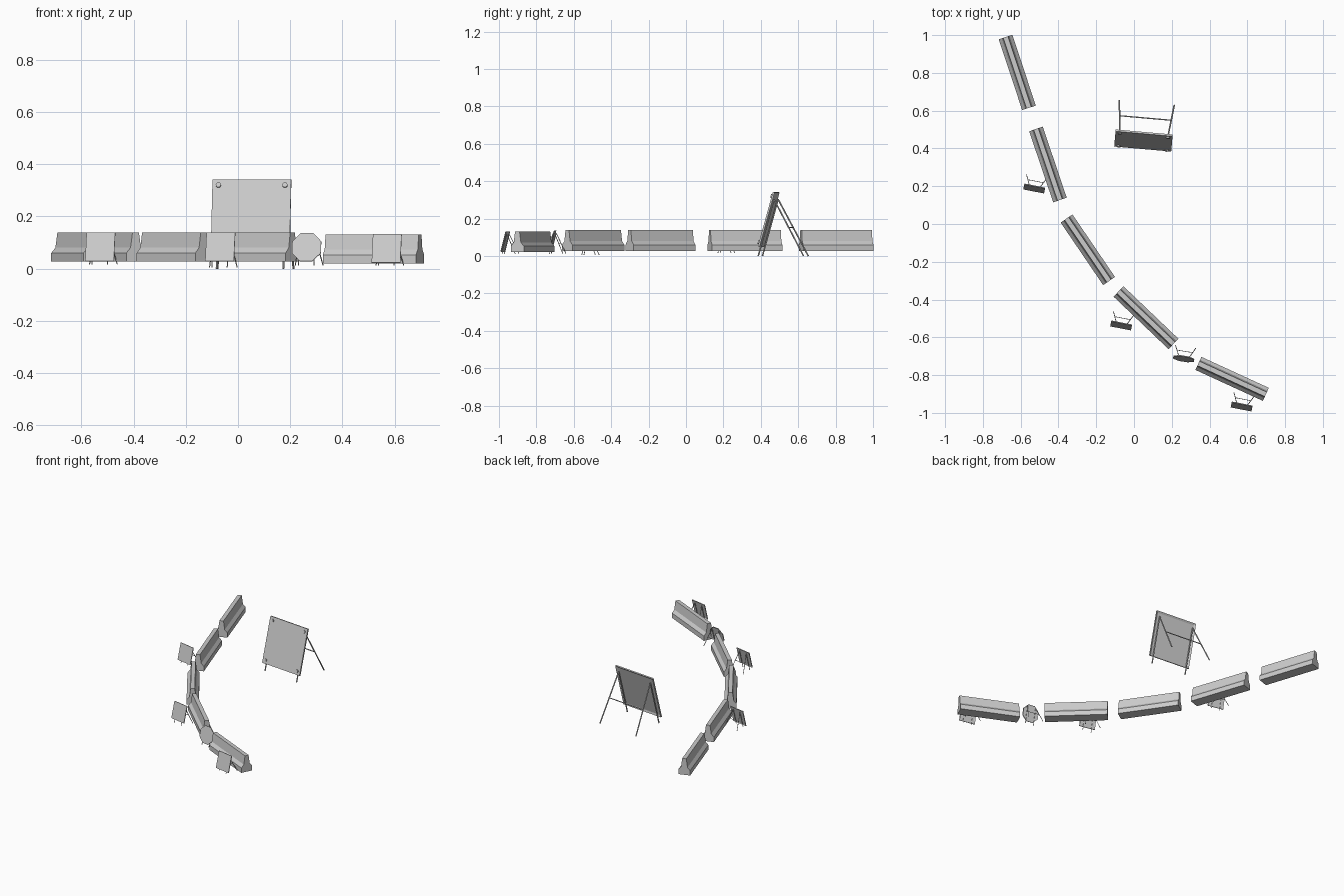
import bpy, bmesh, math
from mathutils import Matrix, Vector

cube = bpy.data.objects.get("Cube")
if cube:
    bpy.data.objects.remove(cube, do_unlink=True)


def material(name, value):
    mat = bpy.data.materials.new(name)
    mat.use_nodes = True
    mat.diffuse_color = (value, value, value, 1)
    mat.node_tree.nodes["Principled BSDF"].inputs["Base Color"].default_value = (value, value, value, 1)
    return mat


GREY = material("light grey", 0.6)


def finish(bm, name, matrix=Matrix()):
    bmesh.ops.recalc_face_normals(bm, faces=bm.faces)
    mesh = bpy.data.meshes.new(name)
    bm.to_mesh(mesh)
    bm.free()
    mesh.materials.append(GREY)
    obj = bpy.data.objects.new(name, mesh)
    obj.matrix_world = matrix
    bpy.context.collection.objects.link(obj)
    return obj


def prism(bm, points, depth):
    """Extrude a flat outline along a vector; returns the starting face."""
    face = bm.faces.new([bm.verts.new(p) for p in points])
    geo = bmesh.ops.extrude_face_region(bm, geom=[face], use_keep_orig=True)["geom"]
    moved = [g for g in geo if isinstance(g, bmesh.types.BMVert)]
    bmesh.ops.translate(bm, verts=moved, vec=depth)
    return face


def rod(name, a, b, radius, matrix, sides=8):
    a, b = Vector(a), Vector(b)
    axis = b - a
    bm = bmesh.new()
    bmesh.ops.create_cone(bm, cap_ends=True, segments=sides, radius1=radius,
                          radius2=radius, depth=axis.length)
    turn = axis.to_track_quat('Z', 'Y').to_matrix().to_4x4()
    return finish(bm, name, matrix @ Matrix.Translation((a + b) / 2) @ turn)


# Road barrier: sloped concrete section swept between two ground points
HALF = [(0.038, 0), (0.038, 0.033), (0.021, 0.053), (0.013, 0.111)]
SECTION = HALF + [(-y, z) for y, z in reversed(HALF)]


def barrier(name, start, end, base):
    run = Vector(end) - Vector(start)
    bm = bmesh.new()
    prism(bm, [(0, y, z) for y, z in SECTION], (run.length, 0, 0))
    place = Matrix.Translation((*start, base)) @ Matrix.Rotation(math.atan2(run.y, run.x), 4, 'Z')
    finish(bm, name, place)


for i, (start, end, base) in enumerate([
        ((-0.68, 0.99), (-0.556, 0.615), 0.027),
        ((-0.519, 0.503), (-0.392, 0.127), 0.027),
        ((-0.357, 0.029), (-0.132, -0.302), 0.027),
        ((-0.082, -0.357), (0.209, -0.635), 0.027),
        ((0.341, -0.738), (0.698, -0.902), 0.02)]):
    barrier(f"barrier_{i + 1}", start, end, base)


# Leaning sign on a folding stand
def sign(name, sides, size, centre, yaw, lean, ground, thick, radius, pivot, foot, foot_y):
    place = Matrix.Translation(centre) @ Matrix.Rotation(math.radians(yaw), 4, 'Z')
    tilt = Matrix.Rotation(-math.radians(lean), 4, 'X')
    reach = size / 2 / math.cos(math.pi / sides)
    ring = [(i + 0.5) * math.tau / sides for i in range(sides)]
    bm = bmesh.new()
    # Panel with a shallow recess in its back
    back = prism(bm, [(reach * math.cos(a), thick / 2, reach * math.sin(a)) for a in ring],
                 (0, -thick, 0))
    bmesh.ops.inset_region(bm, faces=[back], thickness=size * 0.06)
    bmesh.ops.translate(bm, verts=back.verts, vec=(0, -thick * 0.6, 0))
    finish(bm, name + "_panel", place @ tilt)

    floor = ground - centre[2]
    behind = thick / 2 + radius
    slope = math.tan(math.radians(lean))
    top = tilt @ Vector((0, behind, size * 0.38))
    for side, label in ((-1, "right"), (1, "left")):
        # Front leg follows the panel, rear leg swings back
        rod(f"{name}_front_leg_{label}", (side * pivot, top.y, top.z),
            (side * pivot, top.y + (floor - top.z) * slope, floor), radius, place)
        rod(f"{name}_rear_leg_{label}", (side * pivot, top.y, top.z),
            (side * foot, foot_y, floor), radius, place)
    # Cross brace between the rear legs
    mid = ((pivot + foot) / 2, (top.y + foot_y) / 2, (top.z + floor) / 2)
    rod(name + "_brace", (-mid[0], *mid[1:]), mid, radius * 0.8, place)
    return place @ tilt


small = dict(size=0.112, lean=14, thick=0.005, radius=0.002, pivot=0.03, foot=0.054, foot_y=0.064)
sign("far_sign", 4, centre=(-0.528, 0.188, 0.083), yaw=-11, ground=0.017, **small)
sign("middle_sign", 4, centre=(-0.068, -0.537, 0.083), yaw=-11, ground=0.005, **small)
sign("near_sign", 4, centre=(0.57, -0.966, 0.077), yaw=-11, ground=0.012, **small)
sign("octagon_sign", 8, centre=(0.263, -0.713, 0.082), yaw=-9, ground=0.012, **small)
face = sign("large_sign", 4, size=0.303, centre=(0.05, 0.442, 0.195), yaw=-5, lean=15.5,
            ground=0, thick=0.01, radius=0.004, pivot=0.128, foot=0.146, foot_y=0.2)

# Bolts on the large sign
for x in (-0.128, 0.128):
    for z in (-0.128, 0.128):
        rod("sign_bolt", (x, -0.003, z), (x, -0.012, z), 0.01, face, 12)
